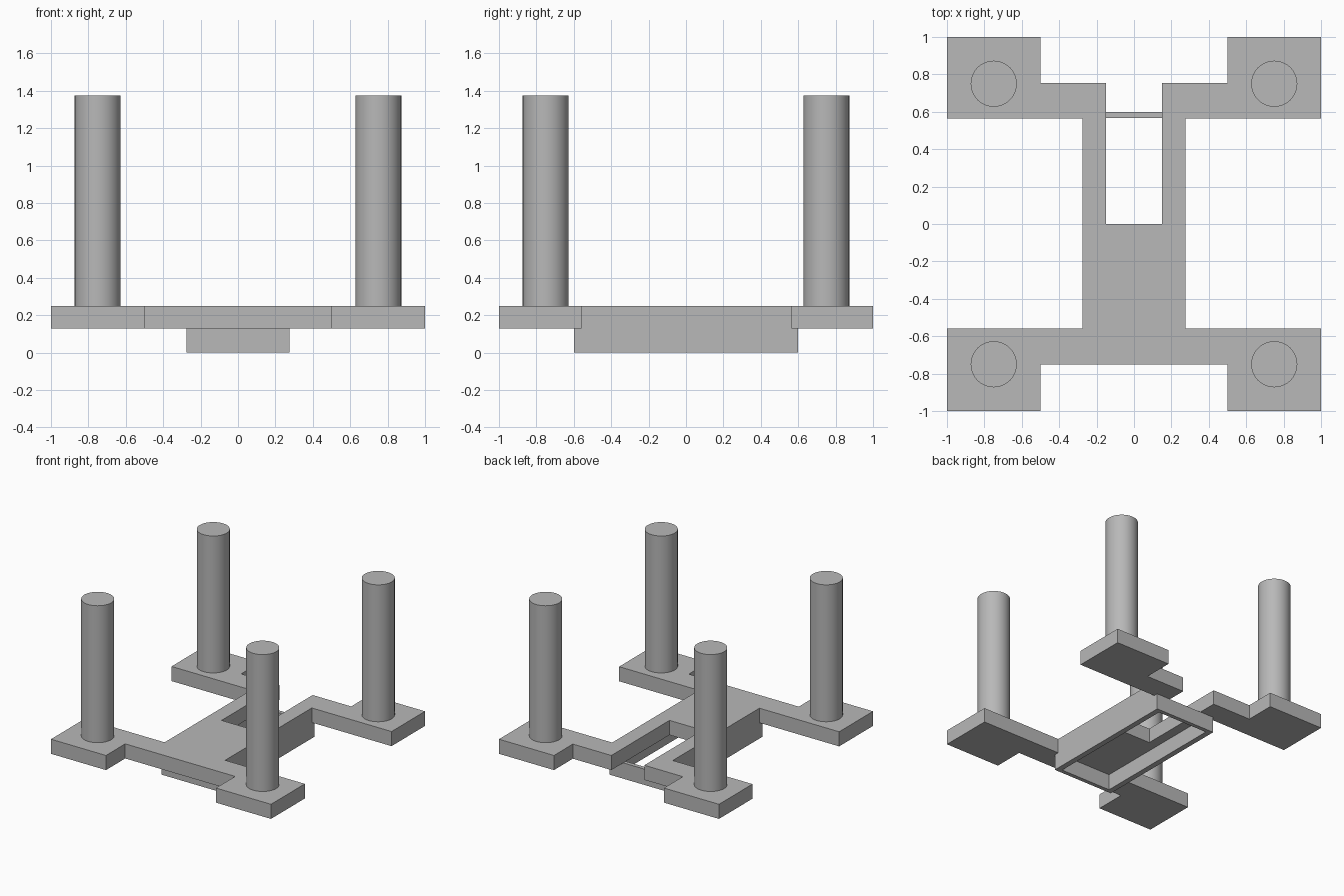
import bpy
import bmesh

cube = bpy.data.objects.get("Cube")
if cube:
    bpy.data.objects.remove(cube, do_unlink=True)

grey = bpy.data.materials.new("plain grey")
grey.use_nodes = True
GREY = (0.48, 0.48, 0.48, 1)
grey.diffuse_color = GREY
grey.node_tree.nodes["Principled BSDF"].inputs["Base Color"].default_value = GREY

PLATE_BOTTOM, PLATE_TOP, PILLAR_TOP = 0.13, 0.25, 1.375


def add_object(name, bm):
    bmesh.ops.recalc_face_normals(bm, faces=bm.faces)
    mesh = bpy.data.meshes.new(name)
    bm.to_mesh(mesh)
    bm.free()
    mesh.materials.append(grey)
    obj = bpy.data.objects.new(name, mesh)
    bpy.context.collection.objects.link(obj)
    return obj


def extrude_up(bm, faces, height):
    result = bmesh.ops.extrude_face_region(bm, geom=faces)
    verts = [g for g in result["geom"] if isinstance(g, bmesh.types.BMVert)]
    bmesh.ops.translate(bm, verts=verts, vec=(0, 0, height))


# Base plate: one outline with four pads, arms and an open slot at the back
half = [(0.15, 0), (0.15, 0.755), (0.5, 0.755), (0.5, 1), (1, 1),
        (1, 0.565), (0.275, 0.565), (0.275, -0.56), (1, -0.56),
        (1, -1), (0.5, -1), (0.5, -0.75)]
outline = half + [(-x, y) for x, y in reversed(half)]
bm = bmesh.new()
face = bm.faces.new([bm.verts.new((x, y, PLATE_BOTTOM)) for x, y in outline])
extrude_up(bm, [face], PLATE_TOP - PLATE_BOTTOM)
add_object("base_plate", bm)

# Hollow rectangular frame under the plate
bm = bmesh.new()
corners = [(-1, -1), (1, -1), (1, 1), (-1, 1)]
outer = [bm.verts.new((x * 0.275, y * 0.6, 0)) for x, y in corners]
inner = [bm.verts.new((x * 0.23, y * 0.567, 0)) for x, y in corners]
rim = [bm.faces.new((outer[i], outer[(i + 1) % 4], inner[(i + 1) % 4], inner[i]))
       for i in range(4)]
extrude_up(bm, rim, PLATE_BOTTOM)
add_object("under_frame", bm)

# Four round pillars, one on each pad
for side, x in (("left", 0.75), ("right", -0.75)):
    for end, y in (("front", -0.75), ("back", 0.75)):
        bpy.ops.mesh.primitive_cylinder_add(
            vertices=64, radius=0.123, depth=PILLAR_TOP - PLATE_TOP,
            location=(x, y, (PILLAR_TOP + PLATE_TOP) / 2))
        pillar = bpy.context.object
        pillar.name = f"{end}_{side}_pillar"
        pillar.data.materials.append(grey)
        bpy.ops.object.shade_smooth_by_angle()
